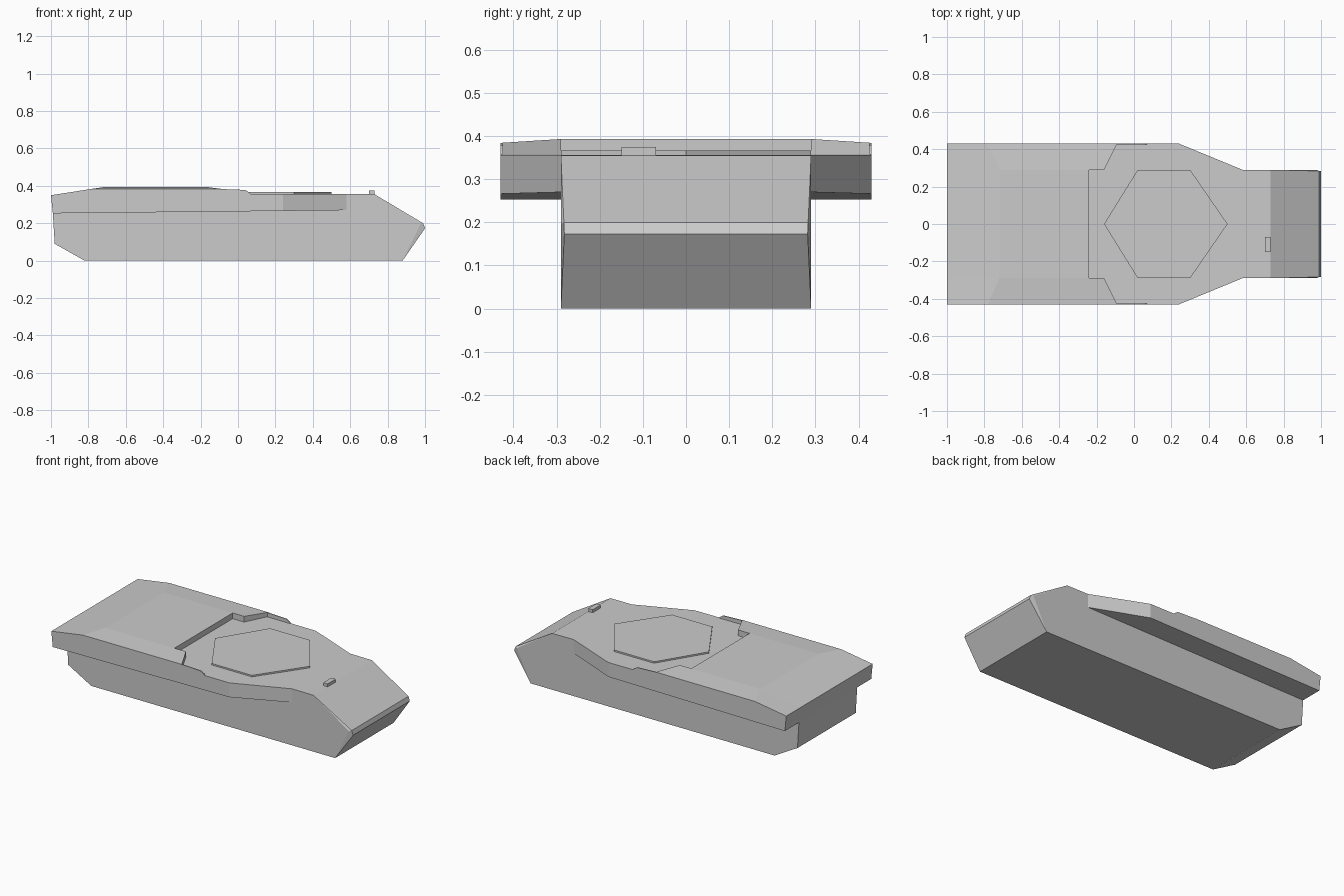
import bpy, bmesh
from mathutils import Vector

if "Cube" in bpy.data.objects:
    bpy.data.objects.remove(bpy.data.objects["Cube"])


def finish(name, bm):
    bmesh.ops.recalc_face_normals(bm, faces=bm.faces)
    me = bpy.data.meshes.new(name)
    bm.to_mesh(me)
    bm.free()
    ob = bpy.data.objects.new(name, me)
    bpy.context.collection.objects.link(ob)
    return ob


def prism(name, pts, offset):
    """Extrude a flat outline along an offset vector."""
    bm = bmesh.new()
    face = bm.faces.new([bm.verts.new(p) for p in pts])
    ext = bmesh.ops.extrude_face_region(bm, geom=[face])
    moved = [v for v in ext["geom"] if isinstance(v, bmesh.types.BMVert)]
    bmesh.ops.translate(bm, verts=moved, vec=Vector(offset))
    return finish(name, bm)


# Hull: corner points of one side, mirrored across y = 0
P = {
    # lower body and nose
    "a": (-.82, .29, 0), "b": (.88, .29, 0), "c": (1, .282, .173),
    "d": (.99, .283, .2), "w": (.976, .29, .196), "e": (.73, .29, .355),
    # front deck and recess
    "f": (.58, .29, .356), "g": (-.16, .29, .357), "h": (-.24, .29, .357),
    "s": (-.09, .43, .357), "t": (.24, .43, .356),
    # raised rear deck
    "i": (-.24, .29, .393), "j": (-.72, .29, .393), "k": (-1, .29, .35),
    "n": (-.16, .29, .393), "o": (-.09, .43, .384), "p": (-.78, .43, .384),
    "q": (-1, .43, .35),
    # rear plate and side overhang
    "l": (-.99, .29, .253), "m": (-.98, .29, .09), "r": (-.99, .43, .253),
    "u": (.24, .43, .266), "v": (.58, .29, .27),
}
bm = bmesh.new()
L = {k: bm.verts.new(p) for k, p in P.items()}
R = {k: bm.verts.new((p[0], -p[1], p[2])) for k, p in P.items()}

# Faces spanning the middle of the hull
loop = "abcdefghijklma"
for s, e in zip(loop, loop[1:]):
    bm.faces.new((L[s], L[e], R[e], R[s]))

# Side faces: rear slope, deck edge, recess walls, deck, overhang, body side, nose corner
for names in ("qpjk", "pjino", "hgni", "gson", "fgst", "qpostur",
              "tfvu", "lruv", "kqrl", "abwefvlm", "bcdw", "wde"):
    for side in (L, R):
        bm.faces.new([side[n] for n in names])
finish("hull", bm)

# Six-sided turret base plate
hexagon = [(-.16, 0), (.02, .29), (.30, .29), (.50, 0), (.30, -.29), (.02, -.29)]
prism("turret_base", [(x, y, .354) for x, y in hexagon], (0, 0, .012))

# Thin raised lips on the deck edges beside the recess
lip = [(-.09, .356), (-.09, .383), (.04, .378), (.06, .365), (.07, .356)]
for label, y in (("left", .424), ("right", -.43)):
    prism("deck_lip_" + label, [(x, y, z) for x, z in lip], (0, .006, 0))

# Small driver periscope block
block = [(.70, -.15), (.73, -.15), (.73, -.07), (.70, -.07)]
prism("periscope", [(x, y, .352) for x, y in block], (0, 0, .022))
